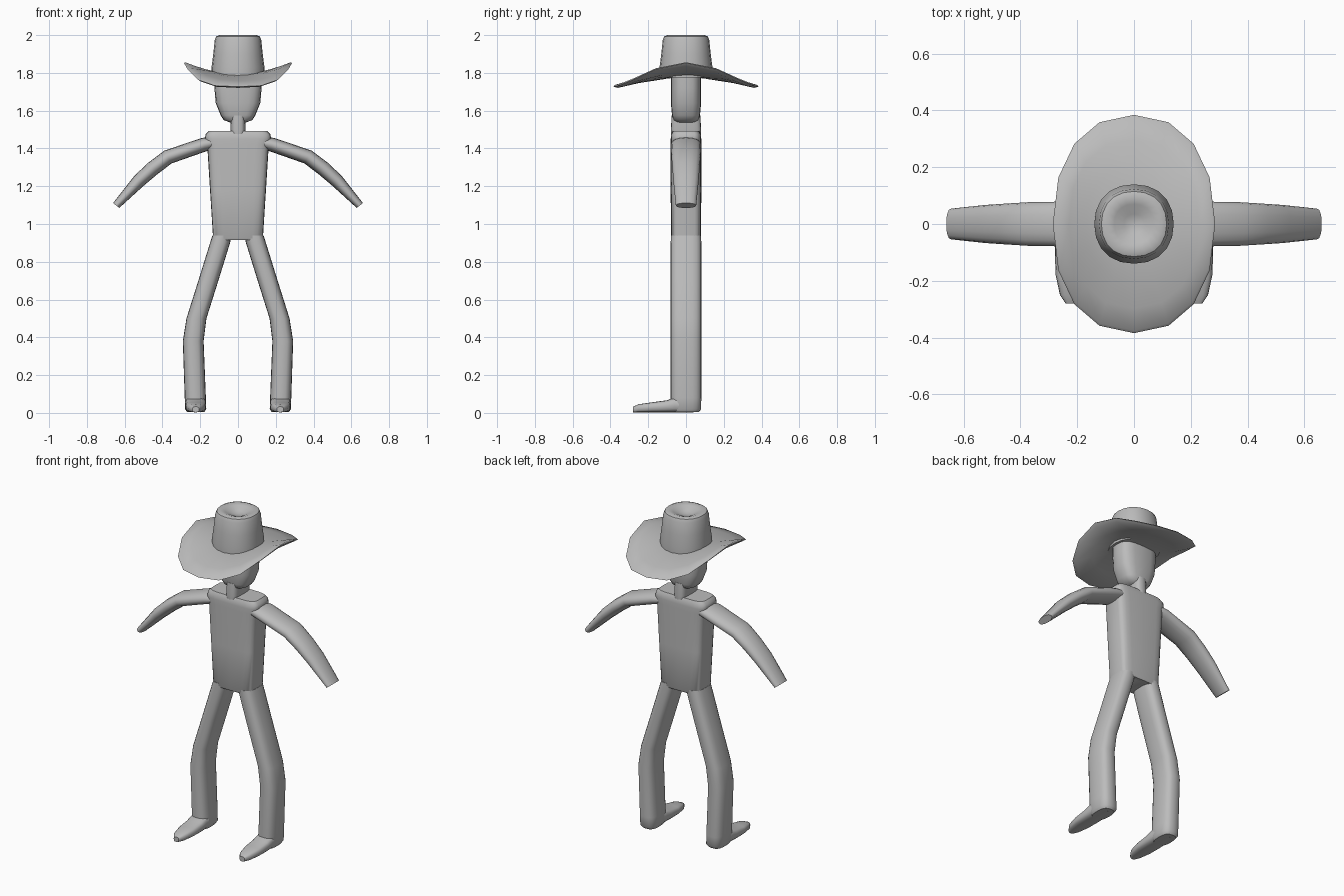
import bpy, bmesh, math
from mathutils import Vector

if "Cube" in bpy.data.objects:
    bpy.data.objects.remove(bpy.data.objects["Cube"])

grey = bpy.data.materials.new("plain grey")
grey.use_nodes = True
colour = (0.5, 0.5, 0.5, 1)
grey.diffuse_color = colour
grey.node_tree.nodes["Principled BSDF"].inputs["Base Color"].default_value = colour

X, Y, Z = Vector((1, 0, 0)), Vector((0, 1, 0)), Vector((0, 0, 1))


def outline(power, count):
    """Unit rounded-box outline: power 2 is a circle, higher is squarer."""
    pts = []
    for i in range(count):
        a = math.tau * i / count
        c, s = math.cos(a), math.sin(a)
        pts.append((math.copysign(abs(c) ** (2 / power), c),
                    math.copysign(abs(s) ** (2 / power), s)))
    return pts


def loft(name, rings, power=2, count=16, shape=None, angle=40):
    """Skin rings of (centre, half axis u, half axis v) and cap both ends."""
    bm = bmesh.new()
    loops = []
    for centre, u, v in rings:
        pts = [Vector(centre) + u * a + v * b for a, b in outline(power, count)]
        loops.append([bm.verts.new(shape(p) if shape else p) for p in pts])
    for lo, hi in zip(loops, loops[1:]):
        for i in range(count):
            j = (i + 1) % count
            bm.faces.new((lo[i], lo[j], hi[j], hi[i]))
    bm.faces.new(loops[0])
    bm.faces.new(loops[-1])
    bmesh.ops.recalc_face_normals(bm, faces=bm.faces)
    mesh = bpy.data.meshes.new(name)
    bm.to_mesh(mesh)
    bm.free()
    mesh.materials.append(grey)
    obj = bpy.data.objects.new(name, mesh)
    bpy.context.collection.objects.link(obj)
    bpy.ops.object.select_all(action="DESELECT")
    obj.select_set(True)
    bpy.context.view_layer.objects.active = obj
    bpy.ops.object.shade_smooth_by_angle(angle=math.radians(angle))
    return obj


def upright(profile):
    """Level rings from (x, z, half width, half depth)."""
    return [((x, 0, z), X * w, Y * d) for x, z, w, d in profile]


# Head, neck and torso
loft("head", upright([(0, 1.535, .035, .045), (0, 1.55, .075, .066), (0, 1.575, .092, .074),
                      (0, 1.64, .118, .08), (0, 1.72, .125, .08), (0, 1.8, .125, .08)]), 3, 20)
loft("neck", upright([(0, 1.42, .012, .078), (0, 1.47, .035, .079),
                      (0, 1.50, .04, .08), (0, 1.575, .038, .076)]), 3.5, 20)
loft("torso", upright([(0, .915, .12, .075), (0, .925, .132, .08), (0, 1.18, .148, .081),
                       (0, 1.42, .163, .081), (0, 1.45, .175, .081), (0, 1.475, .172, .079),
                       (0, 1.492, .155, .07)]), 5, 24)

# Limbs, one set per side
for side, s in (("left", 1), ("right", -1)):
    loft(side + "_leg", upright([(s * x, z, w, d) for x, z, w, d in (
        (.085, .94, .05, .08), (.095, .90, .053, .081), (.157, .70, .053, .081),
        (.22, .50, .053, .081), (.237, .38, .055, .081), (.226, .08, .056, .081),
        (.224, .02, .056, .08), (.224, .004, .045, .068))]), 2.8, 20)
    # Foot tapers forward to a low toe
    foot = [((s * .224, y, top / 2 + .003), X * w, Z * (top / 2))
            for y, w, top in ((.04, .052, .075), (-.06, .055, .08), (-.10, .055, .064),
                              (-.18, .052, .053), (-.25, .037, .043), (-.28, .017, .03))]
    loft(side + "_foot", foot, 3, 16)
    arm = []
    for x, z, thick, deep, tilt in ((.14, 1.428, .034, .074, -15), (.18, 1.42, .037, .08, -16),
                                    (.37, 1.355, .039, .077, -29), (.45, 1.295, .039, .072, -38),
                                    (.525, 1.228, .036, .067, -43), (.645, 1.098, .021, .054, -52)):
        a = math.radians(tilt)
        across = Vector((-s * math.sin(a), 0, math.cos(a)))
        arm.append(((s * x, 0, z), across * thick, Y * deep))
    loft(side + "_arm", arm, 2.2, 16)


# Hat brim curls up at the sides and droops at front and back
def curl(p):
    x2, y2 = p.x ** 2, p.y ** 2
    return Vector((p.x, p.y, p.z + .9 * x2 - .35 * y2 - 8 * x2 * y2))


brim = [(.11, 1.795), (.17, 1.793), (.23, 1.79), (.28, 1.786), (.286, 1.779),
        (.27, 1.766), (.20, 1.768), (.11, 1.772)]
loft("hat_brim", [((0, 0, z), X * r, Y * (r + max(0, r - .11) * .56)) for r, z in brim],
     2.25, 16, curl, 60)

# Hat crown with a dent in the top
loft("hat_crown", upright([(0, z, r, r) for r, z in (
    (.14, 1.775), (.14, 1.83), (.131, 1.90), (.123, 1.975), (.115, 1.993), (.098, 2.0),
    (.07, 1.992), (.035, 1.974), (.012, 1.968))]), 2.2, 20)
